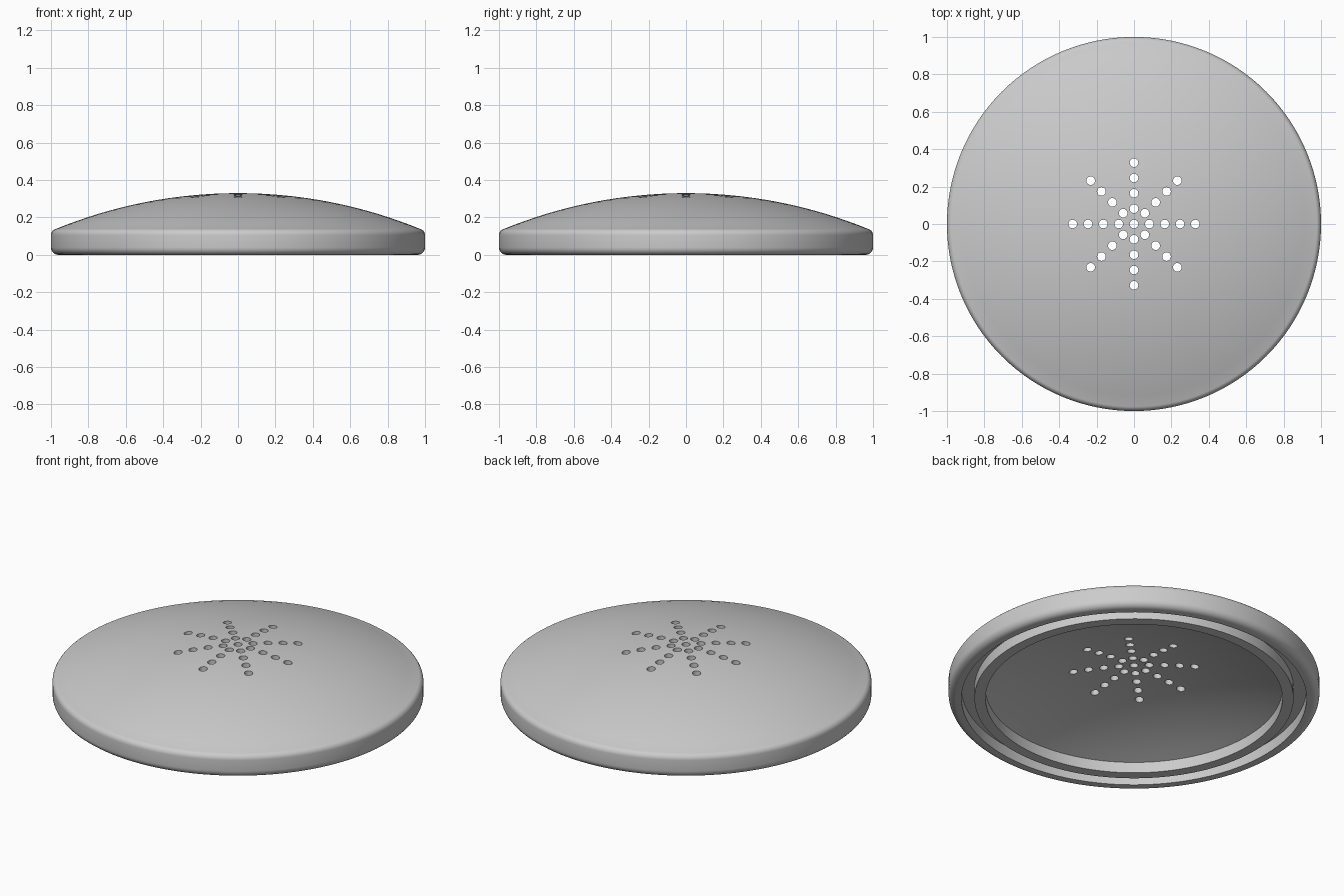
import bpy, bmesh, math

SEGMENTS = 128

if "Cube" in bpy.data.objects:
    bpy.data.objects.remove(bpy.data.objects["Cube"])

grey = bpy.data.materials.new("plain_grey")
grey.use_nodes = True
colour = (0.6, 0.6, 0.6, 1)
grey.diffuse_color = colour
grey.node_tree.nodes["Principled BSDF"].inputs["Base Color"].default_value = colour


def dome_arc(radius, edge_z, apex_z, steps):
    """Circular arc from the apex down to the edge, as (r, z) points."""
    rise = apex_z - edge_z
    ball = (radius ** 2 + rise ** 2) / (2 * rise)
    sweep = math.asin(radius / ball)
    return [(ball * math.sin(sweep * i / steps),
             apex_z - ball * (1 - math.cos(sweep * i / steps)))
            for i in range(steps + 1)]


def fillet(r, z, size, start, end, steps=6):
    """Rounded corner around the centre (r, z), angles in degrees."""
    angles = [math.radians(start + (end - start) * i / steps) for i in range(steps + 1)]
    return [(r + size * math.cos(a), z + size * math.sin(a)) for a in angles]


def add_object(name, bm):
    mesh = bpy.data.meshes.new(name)
    bmesh.ops.recalc_face_normals(bm, faces=bm.faces)
    bm.to_mesh(mesh)
    bm.free()
    mesh.materials.append(grey)
    obj = bpy.data.objects.new(name, mesh)
    bpy.context.collection.objects.link(obj)
    return obj


# Section: domed top, rounded rim, groove, inner lip, hollow underside
profile = dome_arc(0.975, 0.138, 0.33, 16)
profile += fillet(0.965, 0.105, 0.035, 65, 0)
profile += fillet(0.96, 0.04, 0.04, 0, -90)
profile += [(0.93, 0), (0.93, 0.065), (0.86, 0.065), (0.86, 0), (0.80, 0)]
profile += reversed(dome_arc(0.80, 0.064, 0.205, 14))

bm = bmesh.new()
points = [bm.verts.new((r, 0, z)) for r, z in profile]
edges = [bm.edges.new(pair) for pair in zip(points, points[1:])]
bmesh.ops.spin(bm, geom=points + edges, cent=(0, 0, 0), axis=(0, 0, 1),
               angle=math.tau, steps=SEGMENTS, use_duplicate=False)
bmesh.ops.remove_doubles(bm, verts=bm.verts, dist=0.0001)
cover = add_object("domed_cover", bm)

# Star of drilled holes: one in the centre and eight arms of four
bm = bmesh.new()
holes = [(0, 0)] + [(0.082 * ring, math.tau * arm / 8)
                    for ring in range(1, 5) for arm in range(8)]
for r, angle in holes:
    made = bmesh.ops.create_cone(bm, cap_ends=True, segments=24,
                                 radius1=0.023, radius2=0.023, depth=0.6)
    bmesh.ops.translate(bm, verts=made["verts"],
                        vec=(r * math.cos(angle), r * math.sin(angle), 0.25))
cutter = add_object("hole_cutter", bm)
cutter.hide_render = True

drill = cover.modifiers.new("drill_holes", "BOOLEAN")
drill.operation = "DIFFERENCE"
drill.solver = "EXACT"
drill.object = cutter

bpy.ops.object.select_all(action="DESELECT")
cover.select_set(True)
bpy.context.view_layer.objects.active = cover
bpy.ops.object.modifier_apply(modifier=drill.name)
bpy.data.objects.remove(cutter)
bpy.ops.object.shade_smooth_by_angle(angle=math.radians(35))
